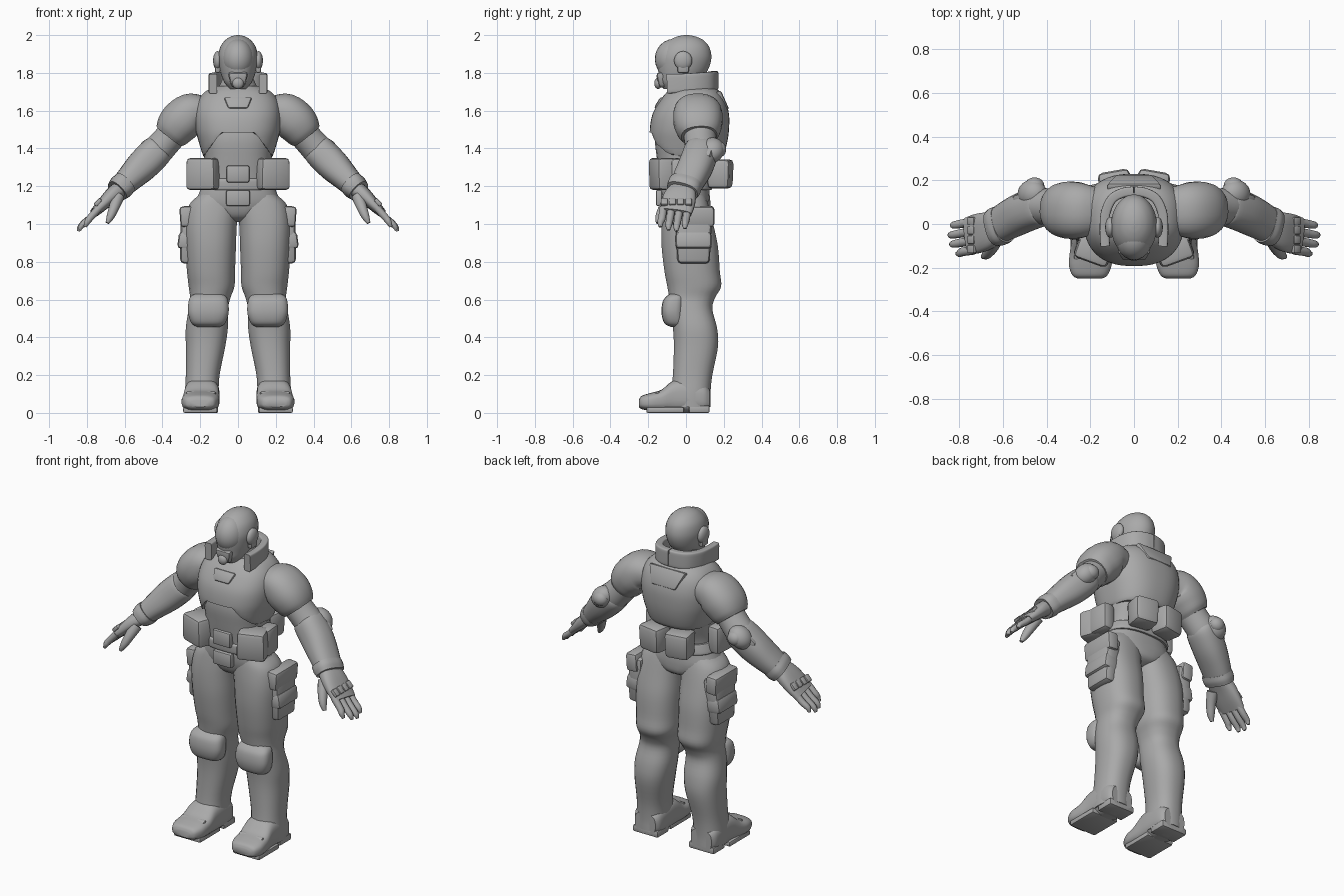
import bpy, bmesh, math
from mathutils import Vector, Euler

grey = bpy.data.materials.new("plain_grey")
grey.diffuse_color = (0.4, 0.4, 0.4, 1)
X, Y, Z = Vector((1, 0, 0)), Vector((0, 1, 0)), Vector((0, 0, 1))


def finish(name, bm, mirror=False):
    bmesh.ops.recalc_face_normals(bm, faces=bm.faces)
    me = bpy.data.meshes.new(name)
    bm.to_mesh(me)
    bm.free()
    me.materials.append(grey)
    ob = bpy.data.objects.new(name, me)
    bpy.context.collection.objects.link(ob)
    if mirror:
        ob.modifiers.new("mirror", 'MIRROR').use_mirror_merge = False
    return ob


def smooth_path(pts, k=4):
    """Catmull-Rom interpolation of section tuples."""
    p = [Vector(q) for q in pts]
    p = [p[0] * 2 - p[1]] + p + [p[-1] * 2 - p[-2]]
    out = []
    for i in range(1, len(p) - 2):
        a, b, c, d = p[i - 1:i + 3]
        for j in range(k):
            t = j / k
            out.append(0.5 * (2 * b + (c - a) * t + (2 * a - 5 * b + 4 * c - d) * t * t
                              + (3 * b - a - 3 * c + d) * t ** 3))
    return out + [p[-2]]


def loft(name, secs, mirror=False, axis=None, ref=Y, e=2.0, n=24, shape=None, k=4):
    """Skin superellipse sections (x, y, z, half width, half depth along ref)."""
    s = smooth_path(secs, k)
    bm, rings = bmesh.new(), []
    for i, q in enumerate(s):
        c = Vector(q[:3])
        t = axis or (Vector(s[min(i + 1, len(s) - 1)][:3]) - Vector(s[max(i - 1, 0)][:3])).normalized()
        v = (ref - t * ref.dot(t)).normalized()
        u = v.cross(t)
        ring = []
        for j in range(n):
            a = 2 * math.pi * (j + 0.5) / n
            cu, sv = math.cos(a), math.sin(a)
            co = c + u * q[3] * math.copysign(abs(cu) ** (2 / e), cu) \
                   + v * q[4] * math.copysign(abs(sv) ** (2 / e), sv)
            ring.append(bm.verts.new(shape(co) if shape else co))
        rings.append(ring)
    for r0, r1 in zip(rings, rings[1:]):
        for j in range(n):
            bm.faces.new((r0[j], r0[(j + 1) % n], r1[(j + 1) % n], r1[j]))
    bm.faces.new(rings[0])
    bm.faces.new(rings[-1])
    return finish(name, bm, mirror)


def column(name, rows, **kw):
    """Upright loft from rows (z, centre x, half width, y front, y back)."""
    return loft(name, [(cx, (f + b) / 2, z, w, (b - f) / 2) for z, cx, w, f, b in rows], axis=Z, **kw)


def box(name, c, size, rot=(0, 0, 0), bevel=0.015, taper=(1, 1), mirror=False):
    """Bevelled box; taper scales the bottom in x and y."""
    bm = bmesh.new()
    bmesh.ops.create_cube(bm, size=1)
    r = Euler([math.radians(a) for a in rot]).to_matrix()
    for v in bm.verts:
        tx, ty = taper if v.co.z < 0 else (1, 1)
        v.co = r @ Vector((v.co.x * size[0] * tx, v.co.y * size[1] * ty, v.co.z * size[2])) + Vector(c)
    bmesh.ops.bevel(bm, geom=bm.edges[:], offset=bevel, segments=2, profile=0.5, affect='EDGES')
    return finish(name, bm, mirror)


def ball(name, c, size, rot=(0, 0, 0), mirror=False):
    bm = bmesh.new()
    bmesh.ops.create_uvsphere(bm, u_segments=24, v_segments=14, radius=1)
    r = Euler([math.radians(a) for a in rot]).to_matrix()
    for v in bm.verts:
        v.co = r @ Vector([v.co[i] * size[i] for i in range(3)]) + Vector(c)
    return finish(name, bm, mirror)


# Legs, hips and boots
column("leg", [(1.16, .10, .10, -.11, .10), (1.10, .125, .135, -.12, .12), (1.0, .143, .138, -.13, .145),
               (.88, .145, .135, -.13, .17), (.75, .143, .128, -.115, .18), (.67, .14, .122, -.10, .187),
               (.61, .147, .108, -.09, .155), (.55, .157, .105, -.085, .14), (.45, .165, .112, -.07, .165),
               (.35, .172, .105, -.065, .17), (.2, .187, .09, -.07, .14), (.1, .192, .09, -.08, .13),
               (.03, .192, .088, -.08, .13)], mirror=True, e=2.4)
column("hips", [(1.24, 0, .175, -.13, .12), (1.17, 0, .205, -.135, .125), (1.10, 0, .22, -.125, .13),
                (1.04, 0, .13, -.10, .12), (1.01, 0, .04, -.05, .06)], e=2.4)
loft("boot", [(.19, .125, .07, .07, .06), (.19, .09, .08, .088, .08), (.19, 0, .09, .092, .09),
              (.192, -.07, .085, .093, .085), (.196, -.13, .065, .098, .058), (.20, -.19, .058, .098, .047),
              (.202, -.235, .055, .08, .035), (.202, -.25, .05, .055, .018)],
     mirror=True, axis=-Y, ref=Z, e=3)
box("boot_heel", (.19, .07, .02), (.17, .11, .04), bevel=.008, mirror=True)
box("boot_sole", (.2, -.11, .015), (.18, .20, .03), bevel=.008, mirror=True)
box("toe_cap_strap", (.196, -.145, .09), (.16, .03, .05), (25, 0, 0), .012, mirror=True)

# Knee pads: domed shell with a lower lip
loft("knee_pad", [(.157, -.045, .455, .06, .035), (.157, -.06, .475, .09, .055), (.157, -.07, .53, .108, .06),
                  (.157, -.065, .59, .105, .058), (.157, -.055, .62, .09, .045), (.157, -.05, .632, .06, .03)],
     mirror=True, axis=Z, e=3)

# Thigh cargo pockets with flaps
box("thigh_pocket", (.262, .04, .93), (.095, .20, .28), (0, -3, 0), .022, (.8, .85), True)
box("thigh_pocket_flap", (.27, .04, 1.04), (.075, .22, .11), (0, 4, 0), .018, mirror=True)
box("thigh_pocket_lower", (.27, .04, .91), (.095, .19, .09), (0, -8, 0), .02, mirror=True)

# Waist and chest armour
column("abdomen", [(1.14, 0, .18, -.125, .11), (1.25, 0, .172, -.14, .12), (1.35, 0, .178, -.155, .16),
                   (1.45, 0, .19, -.165, .18), (1.55, 0, .18, -.15, .18)], e=2.5, n=32)


def armour_edge(co):
    # Arched lower edge at the front
    if co.y < 0:
        f = min(max((abs(co.x) - .09) / .09, 0), 1)
        co.z = max(co.z, 1.485 - .125 * f)
    return co


column("chest_armour", [(1.35, 0, .178, -.16, .185), (1.37, 0, .188, -.175, .20), (1.43, 0, .207, -.188, .218),
                        (1.50, 0, .225, -.192, .228), (1.58, 0, .23, -.178, .228), (1.65, 0, .215, -.14, .21),
                        (1.70, 0, .175, -.10, .18), (1.73, 0, .115, -.065, .14)],
       e=2.5, n=48, shape=armour_edge)
box("collar_plate", (0, -.135, 1.635), (.15, .04, .07), (-32, 0, 0), .012, (.7, 1))
box("upper_back_plate", (0, .188, 1.65), (.25, .04, .11), (24, 0, 0), .012, (.65, 1))
column("neck", [(1.69, 0, .125, -.09, .14), (1.73, 0, .10, -.07, .12), (1.80, 0, .07, -.06, .07)])
loft("raised_collar", [(.132, -.10, 1.742, .022, .052), (.135, -.03, 1.745, .022, .05), (.13, .05, 1.75, .022, .05),
                       (.10, .115, 1.755, .022, .05), (.05, .143, 1.758, .022, .05), (0, .15, 1.76, .022, .05)],
     mirror=True, ref=Z, e=7)

# Belt, buckles and pouches
column("belt", [(1.18, 0, .20, -.14, .135), (1.19, 0, .205, -.145, .14), (1.23, 0, .19, -.148, .135),
                (1.24, 0, .185, -.14, .13)], e=2.5)
box("upper_buckle", (0, -.145, 1.265), (.12, .04, .09), bevel=.01)
box("lower_buckle", (0, -.14, 1.138), (.125, .04, .085), bevel=.01)
box("front_pouch", (.18, -.11, 1.265), (.16, .14, .17), (0, 0, 20), .022, (1.05, .95), True)
box("side_pouch", (.215, -.02, 1.265), (.08, .13, .165), (0, 0, 5), .022, mirror=True)
box("back_pouch", (.085, .18, 1.265), (.15, .13, .155), (0, 0, -10), .025, (.95, .9), True)

# Helmet
column("helmet", [(1.715, 0, .045, -.12, .02), (1.75, 0, .072, -.14, .05), (1.79, 0, .09, -.145, .10),
                  (1.84, 0, .101, -.152, .127), (1.89, 0, .105, -.15, .135), (1.94, 0, .093, -.125, .122),
                  (1.975, 0, .066, -.085, .09), (1.993, 0, .036, -.045, .05), (2.0, 0, .008, -.01, .015)], n=32)
ball("visor", (0, -.065, 1.875), (.085, .10, .105), (-8, 0, 0))
box("mouth_guard", (0, -.115, 1.765), (.11, .08, .085), (8, 0, 0), .02, (.65, .85))
ball("breather", (0, -.148, 1.745), (.03, .02, .03))
ball("ear_disc", (.108, -.015, 1.865), (.024, .048, .05), mirror=True)
box("ear_tab", (.108, -.015, 1.83), (.03, .06, .06), bevel=.01, mirror=True)

# Arms
loft("shoulder_pad", [(.18, .06, 1.595, .085, .11), (.25, .062, 1.585, .108, .128), (.305, .064, 1.54, .113, .13),
                      (.345, .068, 1.49, .10, .115), (.365, .07, 1.465, .085, .095)], mirror=True, e=2.3)
loft("upper_arm", [(.30, .065, 1.53, .08, .09), (.37, .075, 1.45, .08, .085), (.43, .08, 1.385, .083, .085),
                   (.47, .07, 1.345, .08, .085)], mirror=True)
loft("forearm_guard", [(.405, .085, 1.41, .07, .075), (.43, .08, 1.385, .085, .09), (.50, .055, 1.315, .086, .092),
                       (.57, .02, 1.245, .072, .088), (.625, -.01, 1.19, .06, .08)], mirror=True, e=2.4)
loft("glove_cuff", [(.60, 0, 1.215, .066, .088), (.62, -.01, 1.195, .068, .09), (.64, -.02, 1.175, .06, .085)],
     mirror=True, e=2.6)
ball("elbow_pad", (.465, .135, 1.39), (.075, .068, .06), (0, 45, -20), True)
ball("elbow_pad_knob", (.455, .175, 1.395), (.045, .038, .042), mirror=True)
box("elbow_strap", (.50, .10, 1.385), (.11, .09, .05), (0, 45, -15), .018, mirror=True)

# Hands
loft("palm", [(.62, -.01, 1.19, .045, .065), (.67, -.03, 1.15, .04, .085), (.72, -.045, 1.10, .032, .09),
              (.76, -.055, 1.06, .024, .085)], mirror=True, e=2.6)
for i, (y0, y1, tx, tz) in enumerate([(-.12, -.135, .81, .985), (-.077, -.092, .838, .968),
                                      (-.034, -.05, .845, .962), (.008, -.005, .835, .975)]):
    loft("finger_%d" % (i + 1), [(.735, y0, 1.085, .02, .021), (.785, (y0 + y1) / 2, 1.03, .019, .02),
                                 (tx - .012, y1, tz + .025, .016, .017), (tx, y1, tz, .008, .009)],
         mirror=True, n=12, k=3)
    box("knuckle_guard_%d" % (i + 1), (.742, y0 + .005, 1.115), (.045, .037, .022), (0, 47, 0), .006, mirror=True)
loft("thumb", [(.635, -.075, 1.145, .034, .034), (.655, -.115, 1.09, .028, .028), (.675, -.14, 1.04, .021, .022),
               (.692, -.15, 1.005, .010, .010)], mirror=True, n=14)

# Smooth shading with crisp plate edges
bpy.ops.object.select_all(action='SELECT')
bpy.context.view_layer.objects.active = bpy.context.selected_objects[0]
bpy.ops.object.shade_smooth_by_angle(angle=math.radians(40))
